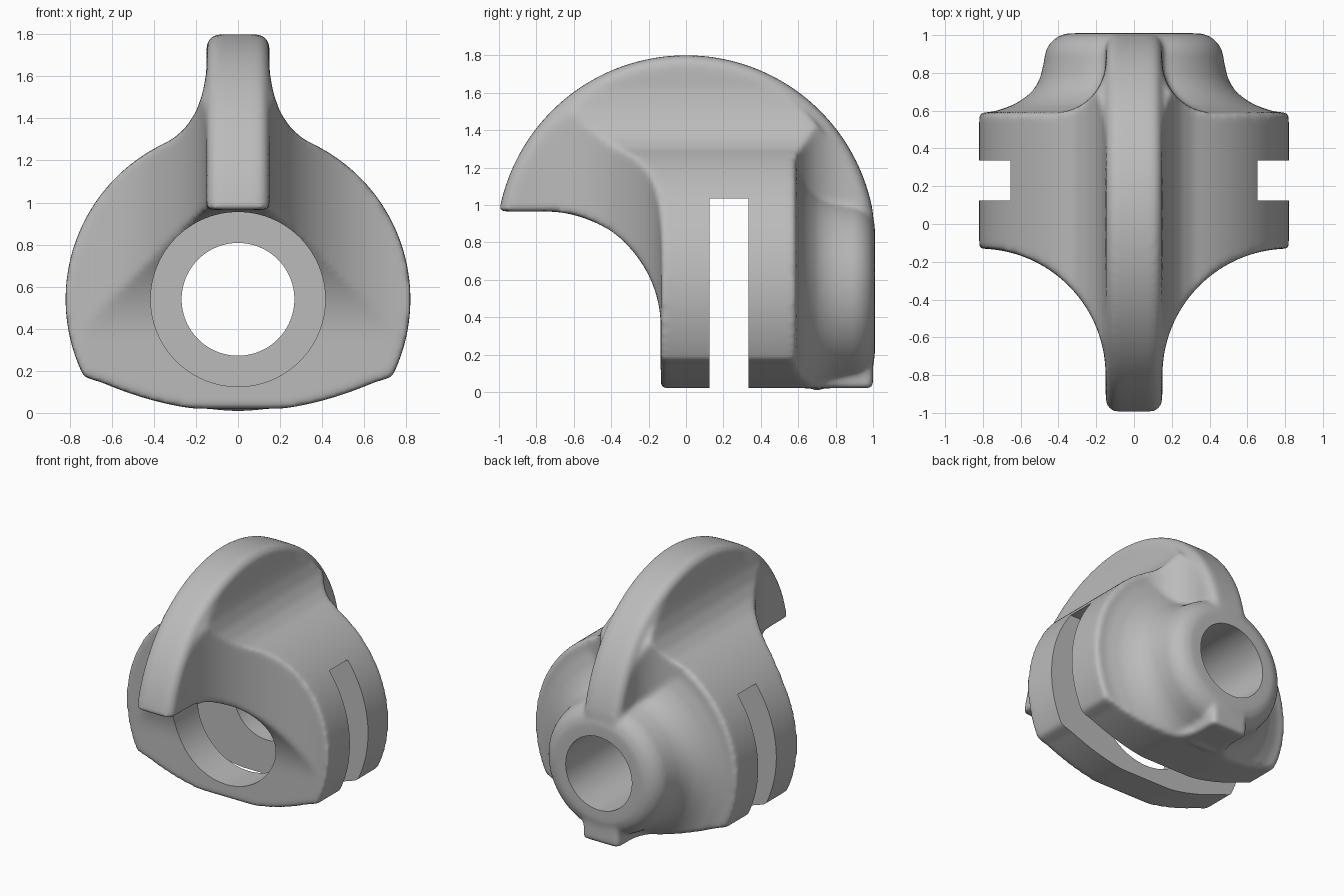
import bpy, bmesh
from math import sin, cos, pi, sqrt, radians, atan2

cube = bpy.data.objects.get("Cube")
if cube:
    bpy.data.objects.remove(cube, do_unlink=True)

grey = bpy.data.materials.new("Plain grey")
grey.use_nodes = True
grey.diffuse_color = (0.5, 0.5, 0.5, 1)
grey.node_tree.nodes["Principled BSDF"].inputs["Base Color"].default_value = (0.5, 0.5, 0.5, 1)

AXIS_Z = 0.54      # height of the bore axis


def arc(cx, cy, r, a0, a1, n=24):
    """Points on an arc, angles in degrees."""
    angles = [radians(a0 + (a1 - a0) * i / n) for i in range(n + 1)]
    return [(cx + r * cos(a), cy + r * sin(a)) for a in angles]


def mirrored(half):
    """Close a right-hand outline with its mirror image."""
    return half + [(-x, y) for x, y in reversed(half)]


def loft(name, sections):
    """Solid skinned through equal-length rings of 3D points."""
    bm = bmesh.new()
    rings = [[bm.verts.new(p) for p in s] for s in sections]
    for a, b in zip(rings, rings[1:]):
        for i in range(len(a)):
            j = (i + 1) % len(a)
            bm.faces.new((a[i], a[j], b[j], b[i]))
    bm.faces.new(rings[0])
    bm.faces.new(rings[-1])
    bmesh.ops.recalc_face_normals(bm, faces=bm.faces)
    mesh = bpy.data.meshes.new(name)
    bm.to_mesh(mesh)
    bm.free()
    mesh.materials.append(grey)
    ob = bpy.data.objects.new(name, mesh)
    bpy.context.collection.objects.link(ob)
    return ob


def turned(name, profile):
    """Round solid about the bore axis, from (y, radius) pairs."""
    return loft(name, [[(x, y, AXIS_Z + z) for x, z in arc(0, 0, r, 0, 360, 96)[:-1]]
                       for y, r in profile])


def modify(ob, kind, **settings):
    mod = ob.modifiers.new(kind, kind)
    for key, value in settings.items():
        setattr(mod, key, value)
    bpy.ops.object.select_all(action='DESELECT')
    ob.select_set(True)
    bpy.context.view_layer.objects.active = ob
    bpy.ops.object.modifier_apply(modifier=mod.name)


def combine(ob, other, operation, keep=False):
    modify(ob, 'BOOLEAN', object=other, operation=operation, solver='EXACT')
    if not keep:
        bpy.data.objects.remove(other, do_unlink=True)


# Front outline: round body, flared neck, narrow fin, shallow curved base
shoulder = (0.38, 1.267)
a0 = atan2(0.16 - AXIS_Z, 0.72) * 180 / pi
a1 = atan2(shoulder[1] - AXIS_Z, shoulder[0]) * 180 / pi
base = [(x / 20, max(0.02, 0.005 + (x / 20) ** 2 / 3)) for x in range(4, 14)]
neck = [(0.31, 1.302), (0.25, 1.355), (0.2, 1.43), (0.168, 1.52), (0.15, 1.62), (0.15, 1.9)]
front_outline = mirrored(base + arc(0, AXIS_Z, 0.82, a0 + 1, a1) + neck)
body = loft("hooked_body", [[(x, y, z) for x, z in front_outline] for y in (-1.1, 1.1)])
blank = body.copy()
blank.data = body.data.copy()
bpy.context.collection.objects.link(blank)

# Plan outline: concave sweeps from the body into the fin, front and back
plan = mirrored([(0.15, -1)] + arc(0.82, -0.8, 0.67, 180, 90) + [(0.9, -0.13), (0.9, 0.59)]
                + arc(0.42, 0.86, 0.27, 270, 180) + [(0.15, 1)])
plan_solid = loft("plan_solid", [[(x, y, z) for x, y in plan] for z in (-0.2, 2)])
combine(body, plan_solid, 'INTERSECT')


# Side outline: domed crest with rounded rim, hooked underside
def side_section(x, r):
    tip = atan2(0.18, sqrt(r * r - 0.18 ** 2)) * 180 / pi
    outline = ([(r, -0.1)] + arc(0, 0.785, r, 0, 180 - tip, 72)
               + arc(-0.75, 0.35, 0.615, 90, 0) + [(-0.135, -0.1)])
    return [(x, y, z) for y, z in outline]


rim = [(0.9, 0.955)] + [(0.09 + 0.06 * cos(t * pi / 8), 0.955 + 0.06 * sin(t * pi / 8))
                        for t in range(5)]
rim = rim + [(-x, r) for x, r in reversed(rim)]
side_solid = loft("side_solid", [side_section(x, r) for x, r in rim])
combine(body, side_solid, 'INTERSECT')

# Rear boss: flared skirt trimmed to the body, then the round nose
lip = [(0.7, 0.54), (0.74, 0.513), (0.78, 0.495), (0.87, 0.475)]
nose = lip + arc(0.87, 0.335, 0.14, 80, 0, 8)
nose = lip + [(y, r) for y, r in nose[len(lip):]]
skirt = turned("rear_skirt", [(0.45, 0.86), (0.585, 0.86), (0.595, 0.74), (0.63, 0.64),
                              (0.66, 0.59)] + lip)
combine(skirt, blank, 'INTERSECT')
combine(body, skirt, 'UNION')
combine(body, turned("rear_nose", [(0.69, 0.535)] + nose), 'UNION')

# Soft edges all over
modify(body, 'REMESH', mode='VOXEL', voxel_size=0.016)
modify(body, 'SMOOTH', factor=0.5, iterations=12)

# Stepped bore and the cross slot, cut crisply
combine(body, turned("bore", [(-1.2, 0.415), (0.33, 0.415), (0.33, 0.268), (1.2, 0.268)]),
        'DIFFERENCE')
slot = [(0.125, -0.2), (0.335, -0.2), (0.335, 1.035), (0.125, 1.035)]
combine(body, loft("slot", [[(x, y, z) for y, z in slot] for x in (-1, 1)]), 'DIFFERENCE')

bpy.ops.object.select_all(action='DESELECT')
body.select_set(True)
bpy.context.view_layer.objects.active = body
bpy.ops.object.shade_smooth_by_angle(angle=radians(40))
